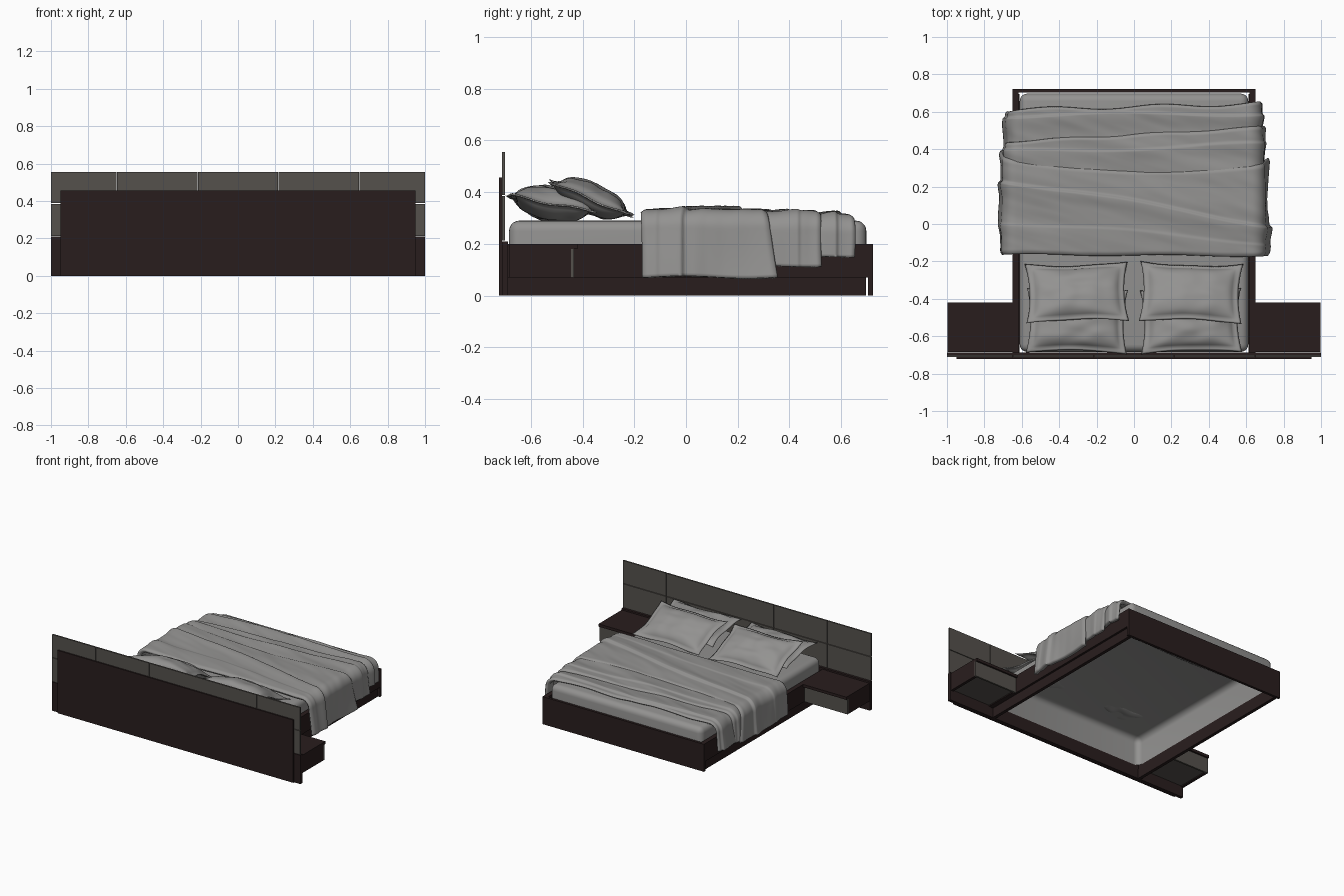
import bpy, bmesh, math
from mathutils import Vector, Matrix, noise

if "Cube" in bpy.data.objects:
    bpy.data.objects.remove(bpy.data.objects["Cube"], do_unlink=True)


def material(name, rgb):
    m = bpy.data.materials.new(name)
    m.use_nodes = True
    m.diffuse_color = (*rgb, 1)
    bsdf = m.node_tree.nodes["Principled BSDF"]
    bsdf.inputs["Base Color"].default_value = (*rgb, 1)
    bsdf.inputs["Roughness"].default_value = 0.8
    return m


WOOD = material("dark wood", (0.022, 0.0125, 0.0125))
PANEL = material("grey panel", (0.09, 0.083, 0.073))
FABRIC = material("grey fabric", (0.292, 0.288, 0.282))


def finish(name, bm, mat, smooth=False):
    me = bpy.data.meshes.new(name)
    bm.to_mesh(me)
    bm.free()
    me.materials.append(mat)
    if smooth:
        me.shade_smooth()
    ob = bpy.data.objects.new(name, me)
    bpy.context.collection.objects.link(ob)
    return ob


def box_mesh(xs, ys, zs):
    bm = bmesh.new()
    bmesh.ops.create_cube(bm, size=1)
    for v in bm.verts:
        v.co = [a + (b - a) * (c + 0.5) for (a, b), c in zip((xs, ys, zs), v.co)]
    return bm


def box(name, xs, ys, zs, mat):
    finish(name, box_mesh(xs, ys, zs), mat)


def mirrored(name, xs, ys, zs, mat):
    box("left_" + name, xs, ys, zs, mat)
    box("right_" + name, (-xs[1], -xs[0]), ys, zs, mat)


# Headboard: backing board, lower board and two rows of grey panels
box("headboard_backing", (-0.95, 0.95), (-0.722, -0.712), (0, 0.457), WOOD)
box("headboard_lower_board", (-1, 1), (-0.711, -0.688), (0, 0.21), WOOD)
seams = [-1, -0.648, -0.216, 0.216, 0.648, 1]
gap = 0.0015
for row, (low, high) in enumerate([(0.213, 0.385), (0.389, 0.555)]):
    for col, (a, b) in enumerate(zip(seams, seams[1:])):
        box(f"headboard_panel_{row + 1}_{col + 1}", (a + gap, b - gap),
            (-0.711, -0.7), (low, high), PANEL)

# Bed frame: open rails over a recessed plinth, closed by a full-height footboard
mirrored("side_rail", (0.617, 0.65), (-0.688, 0.705), (0.07, 0.2), WOOD)
mirrored("side_plinth", (0.612, 0.635), (-0.688, 0.695), (0, 0.07), WOOD)
box("footboard", (-0.65, 0.65), (0.704, 0.722), (0, 0.2), WOOD)

# Mattress: rounded shell, open underneath
bm = box_mesh((-0.611, 0.611), (-0.684, 0.697), (0.09, 0.29))
bmesh.ops.delete(bm, geom=[f for f in bm.faces if f.normal.z < -0.9], context='FACES')
bmesh.ops.bevel(bm, geom=[e for e in bm.edges if not e.is_boundary], offset=0.04,
                segments=5, profile=0.5, affect='EDGES')
finish("mattress", bm, FABRIC, True)

# Bedside tables: wooden case with grey drawer front and underside
mirrored("table_top", (0.65, 0.998), (-0.685, -0.42), (0.18, 0.2), WOOD)
mirrored("table_outer_side", (0.978, 0.998), (-0.685, -0.445), (0.07, 0.18), WOOD)
mirrored("table_inner_side", (0.65, 0.67), (-0.685, -0.445), (0.07, 0.18), WOOD)
mirrored("table_drawer_front", (0.652, 0.998), (-0.445, -0.432), (0.07, 0.18), PANEL)
mirrored("table_drawer_bottom", (0.67, 0.978), (-0.685, -0.445), (0.078, 0.088), PANEL)


def drape(name, half, top, hems, y_start, y_end, ridges, thick, seed):
    """Folded cover that lies on the mattress and hangs over both sides."""
    bm = bmesh.new()
    bmesh.ops.create_grid(bm, x_segments=150, y_segments=90, size=1)
    r = 0.075
    flat, arc = half - r, r * math.pi / 2
    for v in bm.verts:
        s, t = v.co.x, v.co.y
        side = 1 if s > 0 else -1
        hem = hems[0] if s > 0 else hems[1]
        y = y_start(s) + (y_end(s) - y_start(s)) * (t + 1) / 2
        d = abs(s) * (flat + arc + top - r - hem)
        if d < flat:
            pos, normal = Vector((side * d, y, top)), Vector((0, 0, 1))
        elif d < flat + arc:
            a = (d - flat) / r
            normal = Vector((side * math.sin(a), 0, math.cos(a)))
            pos = Vector((side * flat, y, top - r)) + normal * r
        else:
            drop = d - flat - arc
            normal = Vector((side, 0, 0))
            pos = Vector((side * half, y, top - r - drop))
            # The hanging part flares, with shallow folds
            pos.x += side * drop * (0.09 + 0.04 * math.sin(y * 15 + seed + side))
            pos.z += 0.005 * math.sin(y * 13 + seed) * drop / 0.2
        x = side * min(d, half)
        # Creases run mostly across the bed
        lift = 0.007 * noise.noise(Vector((x * 2 + seed, y * 9 + x * 2, pos.z * 4)))
        lift += 0.003 * noise.noise(Vector((x * 5, y * 18 + x * 5, seed)))
        for offset, slope, height in ridges:
            q = y - offset - slope * x - 0.012 * math.sin(x * 5 + seed)
            width = 0.06 if q < 0 else 0.009
            lift += height * math.exp(-(q / width) ** 2)
        # Rolled ends
        lift -= 0.012 * max(0, (abs(t) - 0.9) / 0.1) ** 2
        v.co = pos + normal * lift
    ob = finish(name, bm, FABRIC, True)
    mod = ob.modifiers.new("thickness", 'SOLIDIFY')
    mod.thickness = thick
    mod.offset = -1


# Cover in three stepped folds, each longer on the sides than the one below
drape("cover_bottom_fold", 0.68, 0.314, (0.15, 0.11), lambda s: 0.3,
      lambda s: 0.628 + 0.02 * s + 0.01 * math.sin(s * 9),
      [(0.58, 0.01, 0.011)], 0.026, 2.0)
drape("cover_middle_fold", 0.69, 0.326, (0.115, 0.11), lambda s: 0.1,
      lambda s: 0.48 + 0.05 * s + 0.005 * math.sin(s * 11),
      [(0.4, 0.03, 0.007)], 0.022, 5.0)
drape("cover_top_fold", 0.705, 0.333, (0.072, 0.1),
      lambda s: -0.168 - 0.006 * s + 0.004 * math.sin(s * 8),
      lambda s: 0.285 + 0.09 * s * s - 0.02 * s,
      [(0.11, -0.17, 0.014), (-0.05, -0.08, 0.004)], 0.028, 8.0)


def pillow(name, centre, width, depth, puff, tilt, turn, seed):
    """Cushion with pinched sides, pointed corners and a flat flange."""
    bm = bmesh.new()
    for face in (1, -1):
        new = bmesh.ops.create_grid(bm, x_segments=44, y_segments=36, size=1)["verts"]
        for v in new:
            u, w = v.co.x, v.co.y
            a, b = min(1, abs(u) / 0.88), min(1, abs(w) / 0.86)
            h = puff * (max(0, 1 - a ** 2.4) * max(0, 1 - b ** 2.4)) ** 0.5
            h *= 1 + 0.2 * noise.noise(Vector((u * 2.5, w * 2.5, seed)))
            rim = max(abs(u), abs(w)) > 0.999
            h += 0 if rim else 0.004
            wave = 0.006 * math.sin(u * 5 + seed) * w * w
            wave += 0.005 * math.cos(w * 5 + seed) * u * u
            v.co = (u * width / 2 * (1 - 0.08 * (1 - w * w)),
                    w * depth / 2 * (1 - 0.1 * (1 - u * u)), face * h + wave)
    bmesh.ops.remove_doubles(bm, verts=bm.verts[:], dist=0.0005)
    bmesh.ops.recalc_face_normals(bm, faces=bm.faces[:])
    bm.transform(Matrix.Translation(centre) @ Matrix.Rotation(turn, 4, 'Z')
                 @ Matrix.Rotation(-tilt, 4, 'X'))
    finish(name, bm, FABRIC, True)


# Two pillows at the headboard, two more leaning on them
for label, sx in (("left", 1), ("right", -1)):
    pillow(label + "_back_pillow", (sx * 0.305, -0.52, 0.354), 0.54, 0.35,
           0.06, math.radians(11), sx * 0.02, 3 + sx)
    pillow(label + "_front_pillow", (sx * 0.305, -0.367, 0.375), 0.55, 0.345,
           0.055, math.radians(23), -sx * 0.03, 7 + sx)
